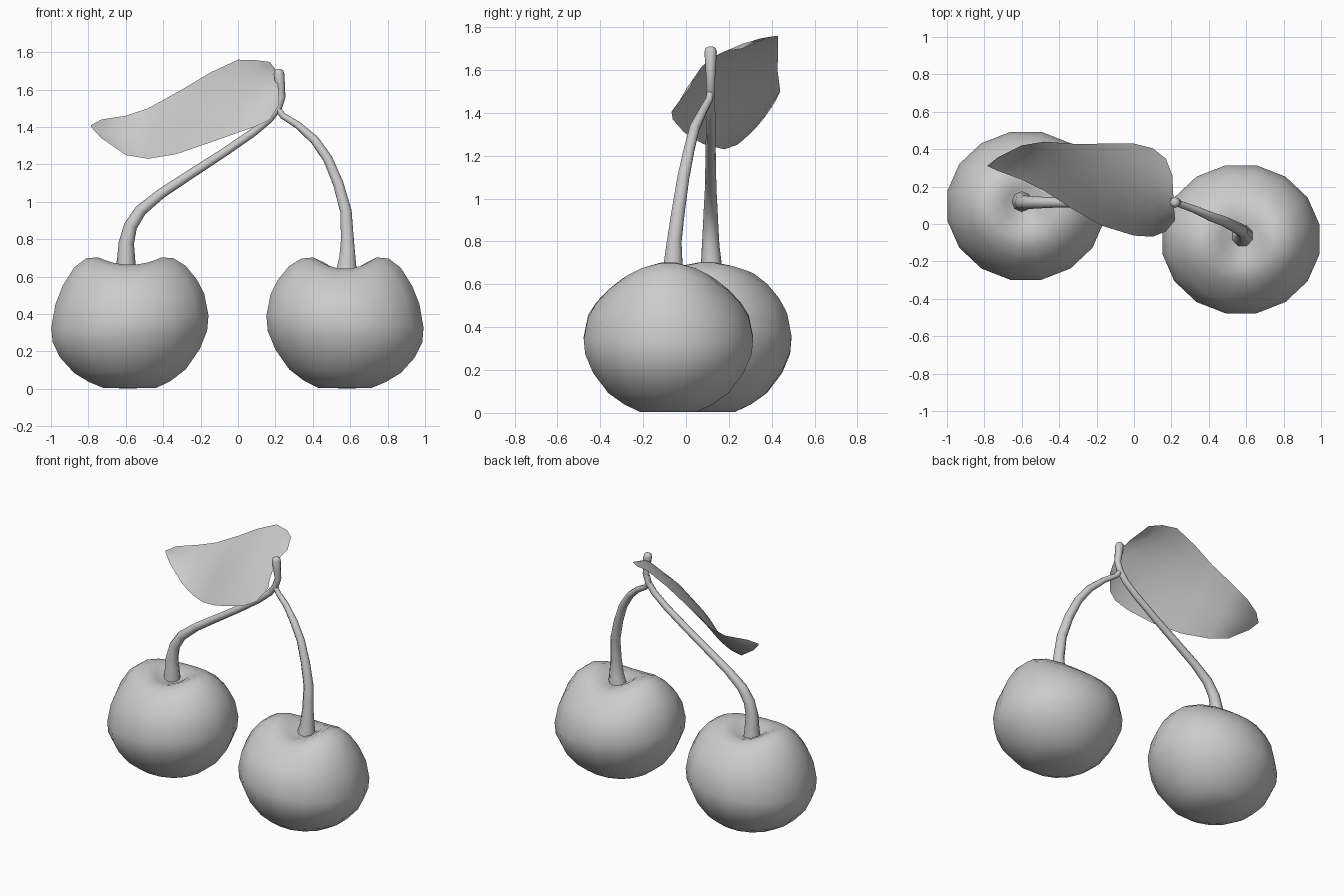
import bpy, bmesh, math

def finish(name, bm):
    bmesh.ops.remove_doubles(bm, verts=bm.verts, dist=1e-5)
    bmesh.ops.recalc_face_normals(bm, faces=bm.faces)
    for f in bm.faces:
        f.smooth = True
    me = bpy.data.meshes.new(name)
    bm.to_mesh(me)
    bm.free()
    ob = bpy.data.objects.new(name, me)
    bpy.context.collection.objects.link(ob)
    return ob

def skin(bm, rows, closed):
    rows = [[bm.verts.new(p) for p in r] for r in rows]
    n = len(rows[0])
    for a, b in zip(rows, rows[1:]):
        for i in range(n if closed else n - 1):
            j = (i + 1) % n
            bm.faces.new((a[i], a[j], b[j], b[i]))
    bmesh.ops.remove_doubles(bm, verts=bm.verts, dist=1e-5)

# Cherry profile (radius, height, groove depth towards front/back)
PROFILE = [(0, .003, 0), (.14, .004, 0), (.22, .04, 0), (.30, .095, 0), (.375, .19, 0),
           (.415, .28, 0), (.422, .36, .01), (.40, .48, .03), (.36, .57, .06),
           (.30, .655, .085), (.235, .70, .08), (.17, .705, .065), (.11, .675, .04),
           (.06, .64, .01), (0, .625, 0)]

def cherry(name, cx, cy, groove, lean):
    rows = []
    for r, z, g in PROFILE:
        row = []
        for i in range(16):
            a = math.tau * (i + .5) / 16
            ca, sa = math.cos(a), math.sin(a)
            tilt = lean * r * ca * math.sin(math.pi * min(z / .7, 1))
            row.append((cx + r * 1.015 * ca, cy + r * .955 * sa,
                        z - groove * g * sa * sa + tilt))
        rows.append(row)
    bm = bmesh.new()
    skin(bm, rows, True)
    return finish(name, bm)

cherry("left_cherry", -.578, .097, .65, .08)
cherry("right_cherry", .572, -.082, 1, -.08)

# Stems: tapered tubes along (x, y, z, radius)
def stem(name, pts):
    cu = bpy.data.curves.new(name, 'CURVE')
    cu.dimensions = '3D'
    cu.bevel_depth = 1
    cu.bevel_resolution = 2
    cu.use_fill_caps = True
    sp = cu.splines.new('POLY')
    sp.points.add(len(pts) - 1)
    sp.use_smooth = True
    for p, (x, y, z, r) in zip(sp.points, pts):
        p.co = (x, y, z, 1)
        p.radius = r
    ob = bpy.data.objects.new(name, cu)
    bpy.context.collection.objects.link(ob)
    bpy.ops.object.select_all(action='DESELECT')
    ob.select_set(True)
    bpy.context.view_layer.objects.active = ob
    bpy.ops.object.convert(target='MESH')

stem("left_stem", [(-.6, .12, .63, .055), (-.598, .118, .7, .048), (-.597, .115, .78, .041),
                   (-.575, .115, .87, .036), (-.52, .115, .955, .032), (-.41, .115, 1.045, .027),
                   (-.25, .115, 1.15, .025), (-.08, .115, 1.26, .023), (.08, .115, 1.37, .022),
                   (.17, .115, 1.445, .021), (.215, .115, 1.505, .021), (.233, .115, 1.56, .021),
                   (.226, .115, 1.62, .025), (.219, .115, 1.685, .029), (.218, .115, 1.703, .023),
                   (.218, .115, 1.71, .008)])
stem("right_stem", [(.58, -.062, .63, .06), (.585, -.06, .7, .047), (.585, -.055, .8, .037),
                    (.577, -.035, .95, .033), (.535, -.012, 1.1, .030), (.48, .015, 1.23, .027),
                    (.41, .04, 1.33, .025), (.32, .08, 1.41, .020), (.24, .108, 1.46, .018),
                    (.208, .115, 1.505, .018), (.22, .115, 1.55, .015)])

# Leaf: rows between back and front edge (back xyz, front xyz, bulge)
LEAF = [(-.785, .31, 1.41, -.785, .31, 1.40, 0), (-.73, .355, 1.44, -.73, .285, 1.34, -.01),
        (-.6, .42, 1.46, -.6, .237, 1.25, -.015), (-.48, .44, 1.50, -.48, .178, 1.23, -.01),
        (-.3, .427, 1.60, -.33, .08, 1.255, .01), (-.15, .43, 1.69, -.17, -.01, 1.31, .03),
        (0, .43, 1.76, 0, -.062, 1.37, .045), (.1, .405, 1.757, .1, -.068, 1.405, .055),
        (.17, .35, 1.748, .17, -.04, 1.44, .06), (.205, .26, 1.70, .22, .02, 1.52, .05)]
rows = []
for bx, by, bz, fx, fy, fz, h in LEAF:
    row = []
    for k in range(7):
        t = k / 6
        s = 4 * t * (1 - t) * h
        row.append((bx + (fx - bx) * t, by + (fy - by) * t - .62 * s, bz + (fz - bz) * t + .78 * s))
    rows.append(row)
bm = bmesh.new()
skin(bm, rows, False)
finish("leaf", bm)
